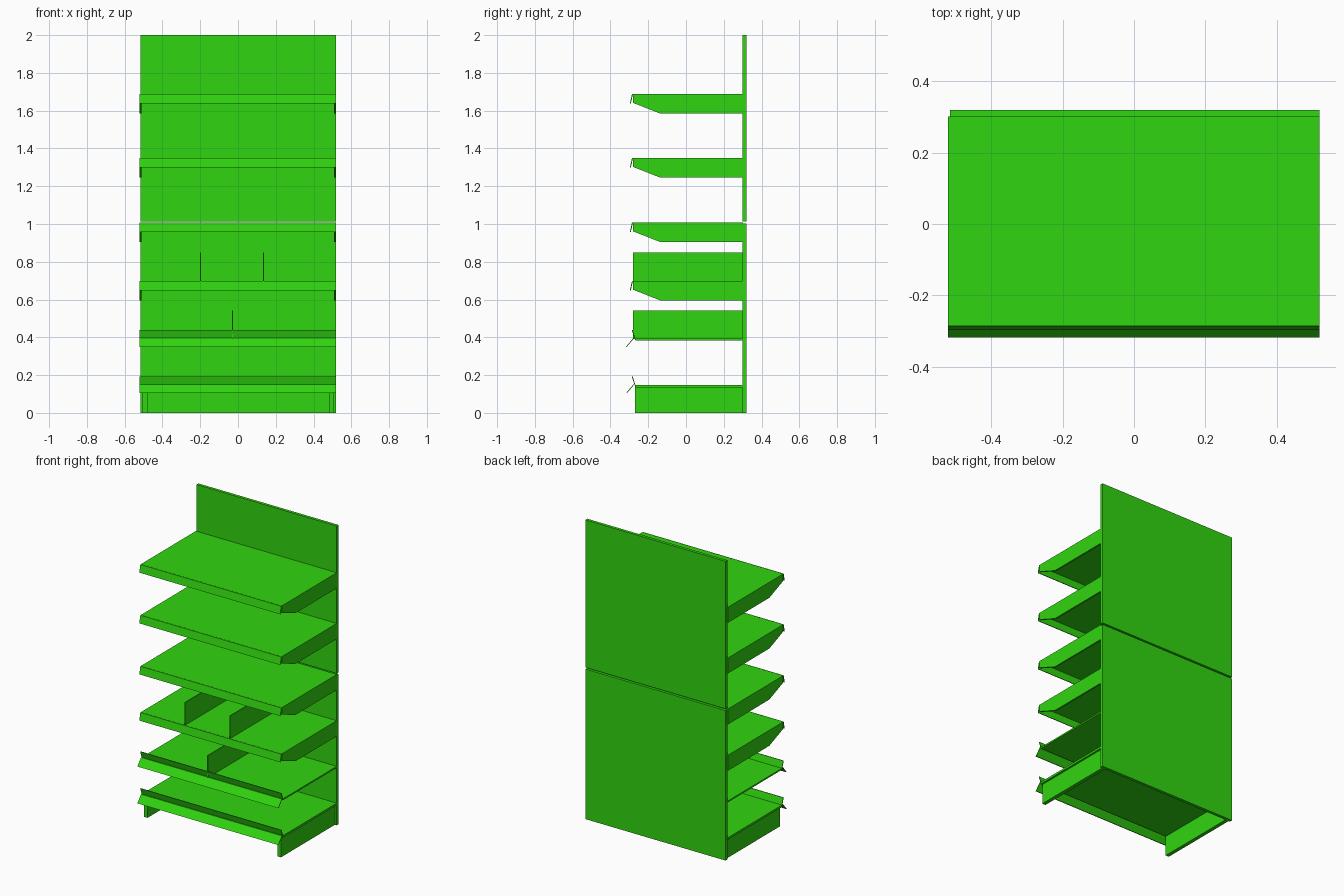
import bpy, bmesh

cube = bpy.data.objects.get("Cube")
if cube:
    bpy.data.objects.remove(cube, do_unlink=True)

green = bpy.data.materials.new("bright_green")
green.use_nodes = True
colour = (0.03, 0.66, 0.005, 1)
green.diffuse_color = colour
green.node_tree.nodes["Principled BSDF"].inputs["Base Color"].default_value = colour

LEFT, RIGHT = -0.522, 0.52
BACK = 0.302


def extrude_x(name, profile, x0, x1):
    """Solid made by sweeping a closed (y, z) profile along x."""
    bm = bmesh.new()
    face = bm.faces.new([bm.verts.new((x0, y, z)) for y, z in profile])
    swept = bmesh.ops.extrude_face_region(bm, geom=[face])["geom"]
    verts = [v for v in swept if isinstance(v, bmesh.types.BMVert)]
    bmesh.ops.translate(bm, verts=verts, vec=(x1 - x0, 0, 0))
    bmesh.ops.recalc_face_normals(bm, faces=bm.faces)
    mesh = bpy.data.meshes.new(name)
    bm.to_mesh(mesh)
    bm.free()
    mesh.materials.append(green)
    obj = bpy.data.objects.new(name, mesh)
    bpy.context.collection.objects.link(obj)
    return obj


def box(name, x0, x1, y0, y1, z0, z1):
    return extrude_x(name, [(y0, z0), (y1, z0), (y1, z1), (y0, z1)], x0, x1)


def strip(name, start, end, thick=0.005):
    """Thin tilted strip across the full shelf width."""
    (ya, za), (yb, zb) = start, end
    return extrude_x(name, [(ya, za), (yb, zb), (yb + thick, zb), (ya + thick, za)],
                     LEFT, RIGHT)


# Two stacked back panels with a narrow gap
box("lower_back_panel", -0.516, RIGHT, 0.3, 0.32, 0, 1.003)
box("upper_back_panel", -0.516, RIGHT, 0.3, 0.32, 1.014, 2)

# Four bracketed shelves, open underneath
for i, top in enumerate((0.699, 1.008, 1.349, 1.688)):
    box(f"shelf_{i}", LEFT, RIGHT, -0.28, BACK, top - 0.01, top)
    bracket = [(BACK, top - 0.002), (-0.28, top - 0.002), (-0.28, top - 0.047),
               (-0.135, top - 0.104), (BACK, top - 0.104)]
    extrude_x(f"right_bracket_{i}", bracket, LEFT, LEFT + 0.011)
    extrude_x(f"left_bracket_{i}", bracket, RIGHT - 0.011, RIGHT)
    strip(f"shelf_lip_{i}", (-0.286, top), (-0.297, top - 0.05))

# Two flat shelves with flared rails above and below the front edge
for i, (top, thick) in enumerate(((0.148, 0.014), (0.394, 0.01))):
    box(f"rail_shelf_{i}", LEFT, RIGHT, -0.268, BACK, top - thick, top)
    strip(f"upper_rail_{i}", (-0.27, top - 0.008), (-0.287, top + 0.044))
    strip(f"lower_rail_{i}", (-0.279, top + 0.002), (-0.318, top - 0.044))

# Base side plates
box("right_base_plate", -0.505, -0.48, -0.27, BACK, 0, 0.14)
box("left_base_plate", 0.482, 0.507, -0.27, BACK, 0, 0.14)

# Upright dividers
for i, (x, z0, z1) in enumerate(((-0.198, 0.695, 0.85), (0.135, 0.695, 0.85),
                                 (-0.029, 0.39, 0.541))):
    box(f"divider_{i}", x - 0.003, x + 0.003, -0.28, BACK, z0, z1)
